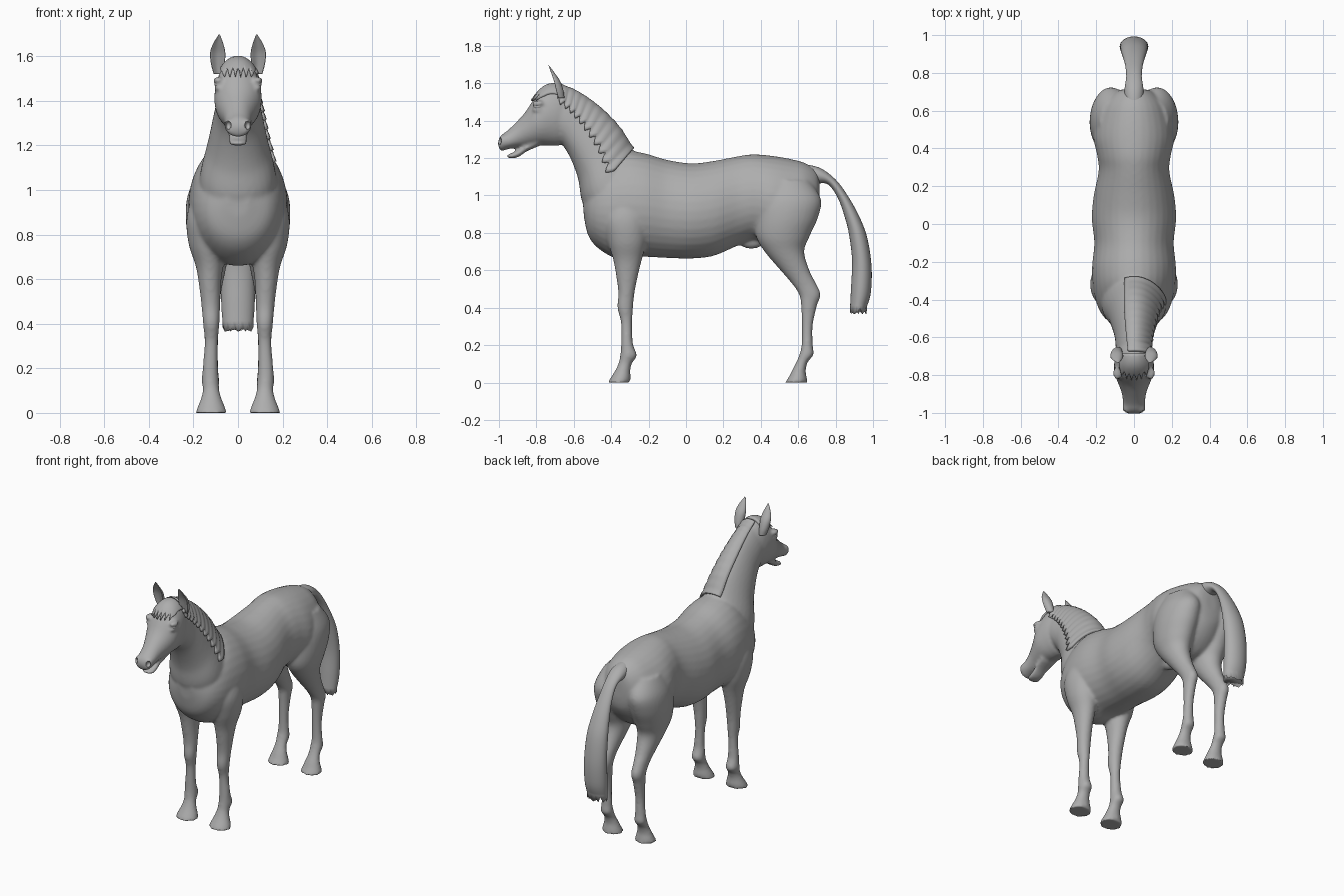
import bpy, bmesh, math
from mathutils import Vector, Matrix
from mathutils.bvhtree import BVHTree

coat = bpy.data.materials.new("grey_coat")
coat.diffuse_color = (0.42, 0.42, 0.42, 1)


def spline(rows, t):
    """Catmull-Rom value of a list of rows at index t."""
    n = len(rows) - 1
    i = max(0, min(int(t), n - 1))
    f = t - i
    a, b, c, d = (rows[max(0, min(k, n))] for k in (i - 1, i, i + 1, i + 2))
    return [0.5 * (2 * q + (r - p) * f + (2 * p - 5 * q + 4 * r - s) * f * f
                   + (3 * q - p - 3 * r + s) * f ** 3) for p, q, r, s in zip(a, b, c, d)]


def loft(bm, rows, side=1, egg=0, cup=0, sides=32, steps=5):
    """Skin rows of (y1, z1, y2, z2, half width, x centre): each an oval between two points."""
    rows = [r if len(r) == 6 else (*r, 0) for r in rows]
    rings = []
    count = (len(rows) - 1) * steps
    for k in range(count + 1):
        y1, z1, y2, z2, w, x = spline(rows, k / steps)
        ring = []
        for j in range(sides):
            a = 2 * math.pi * j / sides
            s = math.sin(a)
            v = s - cup * max(0, s) ** 2
            ring.append(bm.verts.new((side * x + w * math.cos(a) * (1 - egg * s),
                                      (y1 + y2) / 2 + v * (y1 - y2) / 2,
                                      (z1 + z2) / 2 + v * (z1 - z2) / 2)))
        rings.append(ring)
    for r0, r1 in zip(rings, rings[1:]):
        for j in range(sides):
            m = (j + 1) % sides
            bm.faces.new((r0[j], r0[m], r1[m], r1[j]))
    bm.faces.new(rings[0])
    bm.faces.new(rings[-1])
    return rings


def ball(bm, centre, radii):
    m = Matrix.Translation(centre) @ Matrix.Diagonal((*radii, 1))
    bmesh.ops.create_uvsphere(bm, u_segments=20, v_segments=12, radius=1, matrix=m)


def finish(bm, name):
    bmesh.ops.recalc_face_normals(bm, faces=bm.faces[:])
    mesh = bpy.data.meshes.new(name)
    bm.to_mesh(mesh)
    bm.free()
    mesh.materials.append(coat)
    for p in mesh.polygons:
        p.use_smooth = True
    ob = bpy.data.objects.new(name, mesh)
    bpy.context.collection.objects.link(ob)
    return ob


TORSO = [(-.555, 1.02, -.545, .88, .05), (-.50, 1.10, -.52, .78, .14), (-.42, 1.18, -.46, .71, .19),
         (-.32, 1.235, -.36, .66, .215), (-.22, 1.225, -.24, .672, .222), (-.1, 1.19, -.1, .666, .21),
         (.03, 1.172, .03, .663, .223), (.15, 1.185, .15, .678, .213), (.28, 1.21, .28, .733, .187),
         (.36, 1.22, .37, .76, .195), (.46, 1.212, .46, .72, .215), (.56, 1.195, .56, .72, .20),
         (.64, 1.172, .64, .78, .165), (.70, 1.13, .70, .87, .10), (.715, 1.07, .715, .95, .04)]
NECK = [(-.22, 1.20, -.46, .80, .18), (-.29, 1.25, -.55, .95, .165), (-.36, 1.355, -.575, 1.08, .135),
        (-.45, 1.45, -.605, 1.17, .115), (-.54, 1.52, -.64, 1.24, .10),
        (-.62, 1.565, -.68, 1.29, .095), (-.69, 1.58, -.73, 1.33, .09)]
HEAD = [(-.62, 1.55, -.64, 1.36, .07), (-.68, 1.59, -.665, 1.275, .095), (-.75, 1.58, -.72, 1.266, .105),
        (-.81, 1.52, -.77, 1.268, .104), (-.86, 1.445, -.82, 1.265, .085), (-.91, 1.39, -.865, 1.26, .067),
        (-.955, 1.347, -.905, 1.256, .06), (-.99, 1.32, -.95, 1.248, .06),
        (-1.005, 1.287, -.988, 1.238, .045), (-1.004, 1.268, -.998, 1.25, .02)]
JAW = [(-.80, 1.30, -.79, 1.262, .055), (-.87, 1.262, -.85, 1.237, .046), (-.91, 1.238, -.895, 1.206, .043),
       (-.942, 1.223, -.935, 1.198, .04), (-.959, 1.216, -.955, 1.203, .022)]
# leg rows: front y, back y, height, half width, x centre
FRONT_LEG = [(-.40, -.22, 1.02, .07, .12), (-.44, -.2, .88, .09, .14), (-.42, -.21, .76, .085, .137),
             (-.39, -.235, .66, .062, .128), (-.375, -.255, .58, .05, .126), (-.362, -.275, .48, .042, .122),
             (-.367, -.283, .40, .037, .12), (-.348, -.288, .32, .03, .12), (-.347, -.284, .21, .034, .124),
             (-.352, -.262, .145, .039, .124), (-.36, -.288, .105, .037, .121), (-.378, -.298, .065, .046, .12),
             (-.40, -.296, .03, .06, .12), (-.42, -.298, 0, .071, .12)]
HIND_LEG = [(.42, .66, 1.08, .08, .1), (.38, .722, .98, .105, .12), (.37, .705, .88, .11, .125),
            (.375, .66, .78, .098, .125), (.42, .632, .70, .079, .122), (.505, .66, .60, .056, .12),
            (.565, .695, .53, .043, .12), (.605, .72, .47, .039, .12), (.615, .70, .41, .035, .12),
            (.62, .677, .30, .03, .12), (.618, .678, .20, .033, .122), (.606, .683, .15, .038, .122),
            (.59, .652, .11, .036, .121), (.567, .64, .065, .046, .12), (.55, .645, .03, .058, .12),
            (.53, .65, 0, .068, .12)]

# body, neck, head and legs fused into one smooth skin
bm = bmesh.new()
loft(bm, TORSO, egg=0.05)
loft(bm, NECK, egg=0.2)
loft(bm, HEAD)
loft(bm, JAW)
ball(bm, (0, .35, .755), (.035, .07, .04))
for s in (1, -1):
    for leg in (FRONT_LEG, HIND_LEG):
        loft(bm, [(f, z, b, z, w, x) for f, b, z, w, x in leg], side=s)
    ball(bm, (s * .088, -.79, 1.492), (.024, .036, .016))    # brow
    ball(bm, (s * .088, -.79, 1.458), (.019, .034, .012))    # lower lid
    ball(bm, (s * .036, -.972, 1.29), (.026, .032, .032))    # nostril flare
body = finish(bm, "body")
rm = body.modifiers.new("fuse", 'REMESH')
rm.mode, rm.voxel_size, rm.use_smooth_shade = 'VOXEL', 0.009, True
sm = body.modifiers.new("soften", 'SMOOTH')
sm.factor, sm.iterations = 0.5, 8

# nostril openings
bm = bmesh.new()
for s in (1, -1):
    ball(bm, (s * .044, -1.0, 1.291), (.013, .022, .019))
cutter = finish(bm, "nostril_cutter")
cutter.hide_render = True
cut = body.modifiers.new("nostrils", 'BOOLEAN')
cut.operation, cut.object, cut.solver = 'DIFFERENCE', cutter, 'EXACT'

# eyes and cupped ears
EAR = [(-.705, 1.52, -.65, 1.52, .024, .085), (-.722, 1.57, -.655, 1.56, .031, .09),
       (-.731, 1.62, -.672, 1.61, .034, .091), (-.736, 1.66, -.70, 1.652, .023, .089),
       (-.738, 1.698, -.733, 1.696, .003, .084)]
for s, label in ((1, "right"), (-1, "left")):
    bm = bmesh.new()
    ball(bm, (s * .09, -.792, 1.475), (.016, .021, .014))
    finish(bm, label + "_eye")
    bm = bmesh.new()
    loft(bm, EAR, side=s, cup=1.3)
    finish(bm, label + "_ear")

# tail with a ragged tip
TAIL = [(.60, 1.17, .66, 1.05, .05), (.71, 1.15, .715, 1.065, .05), (.80, 1.085, .765, 1.055, .041),
        (.87, .99, .815, .98, .047), (.93, .88, .85, .88, .06), (.97, .77, .872, .79, .07),
        (.992, .62, .888, .65, .075), (.988, .48, .882, .50, .075), (.965, .40, .877, .40, .068)]
bm = bmesh.new()
tip = loft(bm, TAIL, sides=36)[-1]
for i, v in enumerate(tip):
    v.co.z -= (.035, .0, .02)[i % 3]
finish(bm, "tail")

bvh = BVHTree.FromObject(body, bpy.context.evaluated_depsgraph_get())


def hair_sheet(name, grid):
    bm = bmesh.new()
    vs = [[bm.verts.new(p) for p in row] for row in grid]
    for a, b in zip(vs, vs[1:]):
        for j in range(len(a) - 1):
            bm.faces.new((a[j], b[j], b[j + 1], a[j + 1]))
    ob = finish(bm, name)
    so = ob.modifiers.new("thickness", 'SOLIDIFY')
    so.thickness, so.offset = 0.02, 0


# mane draped over the crest, falling to one side in pointed locks
grid = []
for i in range(57):
    u = i / 56
    y1, z1, y2, z2, w = spline(NECK, 0.95 + 4.75 * u)
    mid = Vector((0, (y1 + y2) / 2, (z1 + z2) / 2))
    up = Vector((0, (y1 - y2) / 2, (z1 - z2) / 2))
    drop = 0.44 - 0.17 * u ** 2 + (-.06, -.02, .02, .055, .02)[i % 5]
    lo, hi = -0.28 - 0.15 * math.sin(3 * u), math.acos(1 - 2 * drop)
    row = []
    for j in range(15):
        a = lo + (hi - lo) * j / 14
        d = up * math.cos(a) + Vector((w * math.sin(a), 0, 0))
        hit = bvh.ray_cast(mid + d * 3, -d.normalized())[0] or mid + d
        ridge = .003 * math.sin(i * 2 * math.pi / 5) * j / 14
        row.append(hit + d.normalized() * (.004 + ridge))
    grid.append(row)
hair_sheet("mane", grid)

# forelock on the brow
grid = []
for i in range(25):
    x = -.072 + .144 * i / 24
    length = .115 - 6 * x * x + (-.012, .0, .022, .004)[i % 4]
    row = []
    for j in range(9):
        y = -.685 - length * j / 8
        hit = bvh.ray_cast(Vector((x, y, 3)), Vector((0, 0, -1)))[0] or Vector((x, y, 1.57))
        row.append(hit + Vector((0, -.001, .002)))
    grid.append(row)
hair_sheet("forelock", grid)
